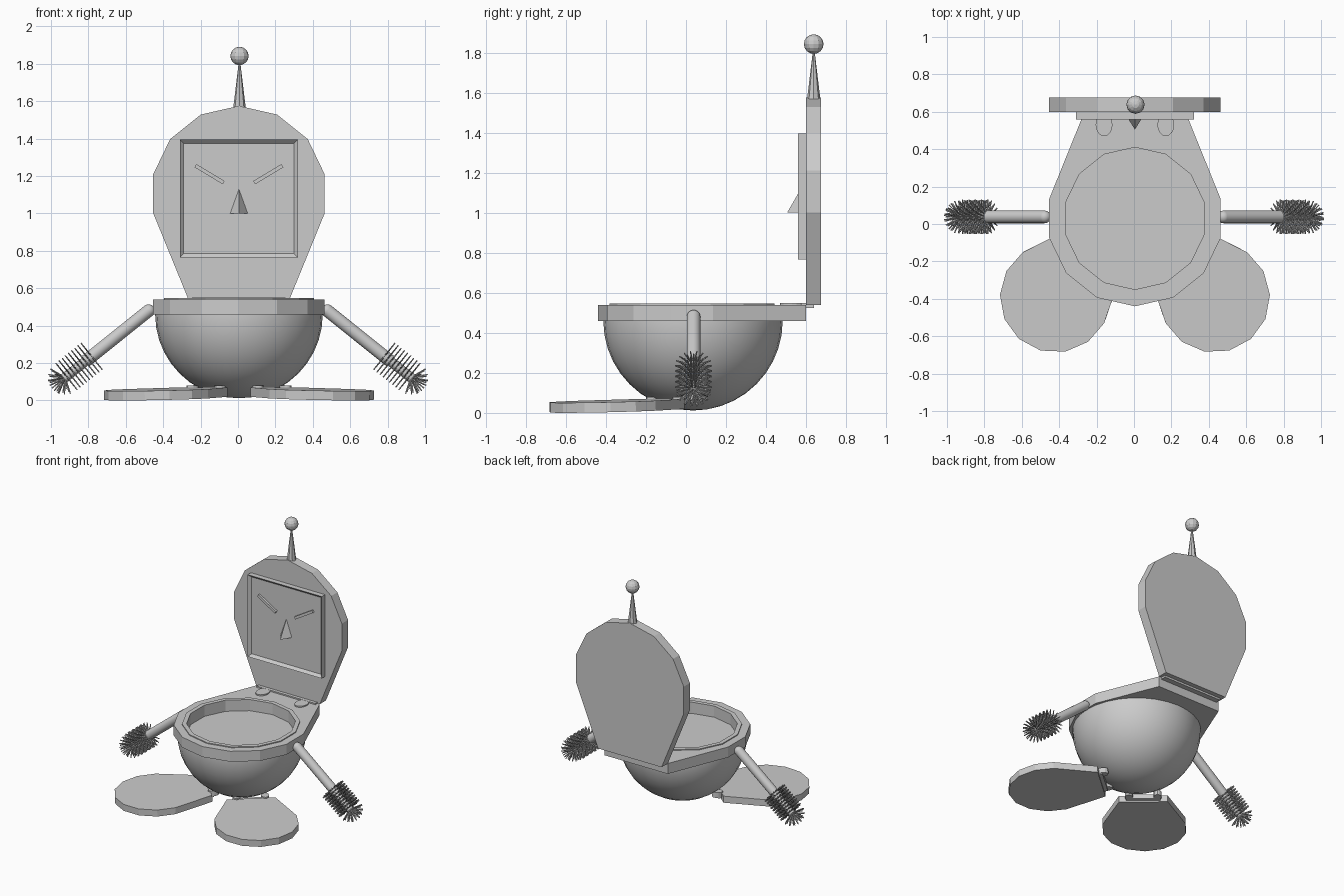
import bpy, bmesh, math
from mathutils import Matrix, Vector

if "Cube" in bpy.data.objects:
    bpy.data.objects.remove(bpy.data.objects["Cube"])

CX = 0.005          # body centre line
R = 0.47            # radius of the 14-sided seat outline


def finish(name, bm, mat=None, smooth=None):
    bmesh.ops.recalc_face_normals(bm, faces=bm.faces[:])
    if mat is not None:
        bm.transform(mat)
    me = bpy.data.meshes.new(name)
    bm.to_mesh(me)
    bm.free()
    ob = bpy.data.objects.new(name, me)
    bpy.context.collection.objects.link(ob)
    if smooth:
        bpy.ops.object.select_all(action='DESELECT')
        ob.select_set(True)
        bpy.context.view_layer.objects.active = ob
        bpy.ops.object.shade_smooth_by_angle(angle=math.radians(smooth))
    return ob


def ngon(r, n=14, first=0, count=None, ry=None):
    """Points counted round from the front (-y)."""
    return [(r * math.sin(math.tau * i / n), -(ry or r) * math.cos(math.tau * i / n))
            for i in range(first, first + (count or n))]


def seat_outline(s=1.0, tail=0.57):
    pts = ngon(R, 14, -4, 9) + [(0.27, tail), (-0.27, tail)]
    return [(x * s, y * s) for x, y in pts]


def plate(name, loops, z0, z1, mat=None):
    """Flat plate from an outline and optional holes."""
    bm = bmesh.new()
    for loop in loops:
        vs = [bm.verts.new((x, y, z0)) for x, y in loop]
        for a, b in zip(vs, vs[1:] + vs[:1]):
            bm.edges.new((a, b))
    if len(loops) == 1:
        bm.faces.new(bm.verts[:])
    else:
        bmesh.ops.triangle_fill(bm, edges=bm.edges[:], use_beauty=True)
    ext = bmesh.ops.extrude_face_region(bm, geom=bm.faces[:], use_keep_orig=True)
    up = [g for g in ext['geom'] if isinstance(g, bmesh.types.BMVert)]
    bmesh.ops.translate(bm, verts=up, vec=(0, 0, z1 - z0))
    return finish(name, bm, mat)


def box_bm(lo, hi):
    bm = bmesh.new()
    lo, hi = Vector(lo), Vector(hi)
    bmesh.ops.create_cube(bm, size=1, matrix=Matrix.Translation((lo + hi) / 2)
                          @ Matrix.Diagonal((*(hi - lo), 1)))
    return bm


def along(p, d):
    """Matrix placing local +z along d at p."""
    return Matrix.Translation(p) @ d.to_track_quat('Z', 'Y').to_matrix().to_4x4()


T = Matrix.Translation

# Bowl: lower half sphere closed by a flat water disc
bm = bmesh.new()
bmesh.ops.create_uvsphere(bm, u_segments=32, v_segments=20, radius=0.448)
bmesh.ops.bisect_plane(bm, geom=bm.verts[:] + bm.edges[:] + bm.faces[:], dist=1e-4,
                       plane_co=(0, 0, 0.001), plane_no=(0, 0, 1), clear_outer=True)
bmesh.ops.holes_fill(bm, edges=[e for e in bm.edges if e.is_boundary])
finish("bowl", bm, T((CX, 0.035, 0.46)), 40)

# Seat with its 14-sided hole and thin raised lip
at_seat = T((CX, 0.03, 0))
plate("seat", [seat_outline(), ngon(0.38)], 0.46, 0.54, at_seat)
plate("seat_lip", [ngon(0.412), ngon(0.38)], 0.538, 0.547, at_seat)

# Hinge pads and hinge strip
for s in (-1, 1):
    plate("hinge_pad", [ngon(0.045, 16, ry=0.06)], 0.535, 0.549,
          T((CX + s * 0.165, 0.53, 0)))
finish("hinge_strip", box_bm((CX - 0.25, 0.575, 0.525), (CX + 0.25, 0.64, 0.55)))

# Upright lid
plate("lid", [seat_outline(tail=0.565)], 0, 0.075,
      T((CX, 0.6, 1.105)) @ Matrix.Rotation(math.radians(-90), 4, 'X')
      @ Matrix.Diagonal((1, 1, 1, 1)))

# Face screen: box with an inset front
bm = box_bm((CX - 0.315, 0.56, 0.765), (CX + 0.315, 0.602, 1.395))
front = min(bm.faces, key=lambda f: f.calc_center_median().y)
bmesh.ops.inset_region(bm, faces=[front], thickness=0.028)
bmesh.ops.translate(bm, verts=front.verts[:], vec=(0, 0.02, 0))
finish("face_screen", bm)

# Slanted eyes
for s in (-1, 1):
    finish("eye", box_bm((-0.088, -0.012, -0.01), (0.088, 0.012, 0.01)),
           T((CX + s * 0.157, 0.575, 1.21)) @ Matrix.Rotation(-s * math.radians(31), 4, 'Y'))

# Wedge nose
bm = bmesh.new()
v = [bm.verts.new(p) for p in ((-0.05, 0.585, 1.0), (0.05, 0.585, 1.0),
                               (0, 0.505, 1.0), (0, 0.58, 1.13))]
for f in ((0, 1, 2), (0, 2, 3), (2, 1, 3), (1, 0, 3)):
    bm.faces.new([v[i] for i in f])
finish("nose", bm, T((CX, 0, 0)))

# Antenna
bm = bmesh.new()
bmesh.ops.create_cone(bm, cap_ends=True, segments=8, radius1=0.034, radius2=0.004, depth=0.25)
finish("antenna", bm, T((CX + 0.003, 0.638, 1.685)))
bm = bmesh.new()
bmesh.ops.create_uvsphere(bm, u_segments=12, v_segments=8, radius=0.049)
finish("antenna_ball", bm, T((CX + 0.003, 0.638, 1.842)))


def arm(s):
    d = Vector((s * 0.78, 0, -0.625)).normalized()
    p = Vector((s * 0.478, 0.038, 0.48))
    mat = along(p, d)
    # Handle with rounded shoulder
    bm = bmesh.new()
    bmesh.ops.create_cone(bm, cap_ends=True, segments=20, radius1=0.034, radius2=0.034,
                          depth=0.43, matrix=T((0, 0, 0.215)))
    bmesh.ops.create_uvsphere(bm, u_segments=20, v_segments=10, radius=0.034)
    finish("arm", bm, mat, 40)
    # Brush core
    bm = bmesh.new()
    bmesh.ops.create_cone(bm, cap_ends=True, segments=16, radius1=0.026, radius2=0.026,
                          depth=0.17, matrix=T((0, 0, 0.495)))
    bmesh.ops.create_uvsphere(bm, u_segments=16, v_segments=8, radius=0.026,
                              matrix=T((0, 0, 0.58)))
    finish("brush_core", bm, mat, 40)
    # Bristles: straight rows, then a dome at the tip
    rows = [(0.39 + 0.0215 * i, 0.0, 18) for i in range(9)]
    rows += [(0.572, math.radians(a), n) for a, n in ((20, 16), (40, 14), (60, 9), (78, 4))]
    bm = bmesh.new()
    for k, (z, lift, n) in enumerate(rows):
        for i in range(n):
            a = math.tau * (i + 0.5 * (k % 2)) / n
            b = Vector((math.cos(a) * math.cos(lift), math.sin(a) * math.cos(lift), math.sin(lift)))
            bmesh.ops.create_cone(bm, cap_ends=True, segments=5, radius1=0.0045, radius2=0.0035,
                                  depth=0.075, matrix=along(Vector((0, 0, z)) + b * 0.055, b))
    finish("brush_bristles", bm, mat)


def foot(s):
    mat = (T((CX + s * 0.425, -0.39, 0.009)) @ Matrix.Rotation(s * math.radians(41), 4, 'Z')
           @ Matrix.Rotation(0.03, 4, 'X'))
    plate("foot", [seat_outline(0.63)], 0, 0.05, mat)
    # Ankle hinge
    finish("foot_hinge_strip", box_bm((-0.12, 0.34, 0.012), (0.12, 0.385, 0.045)), mat)
    for k in (-1, 1):
        plate("foot_hinge_pad", [ngon(0.028, 12, ry=0.038)], 0.02, 0.06,
              mat @ T((k * 0.1, 0.385, 0)))


for side in (-1, 1):
    arm(side)
    foot(side)
